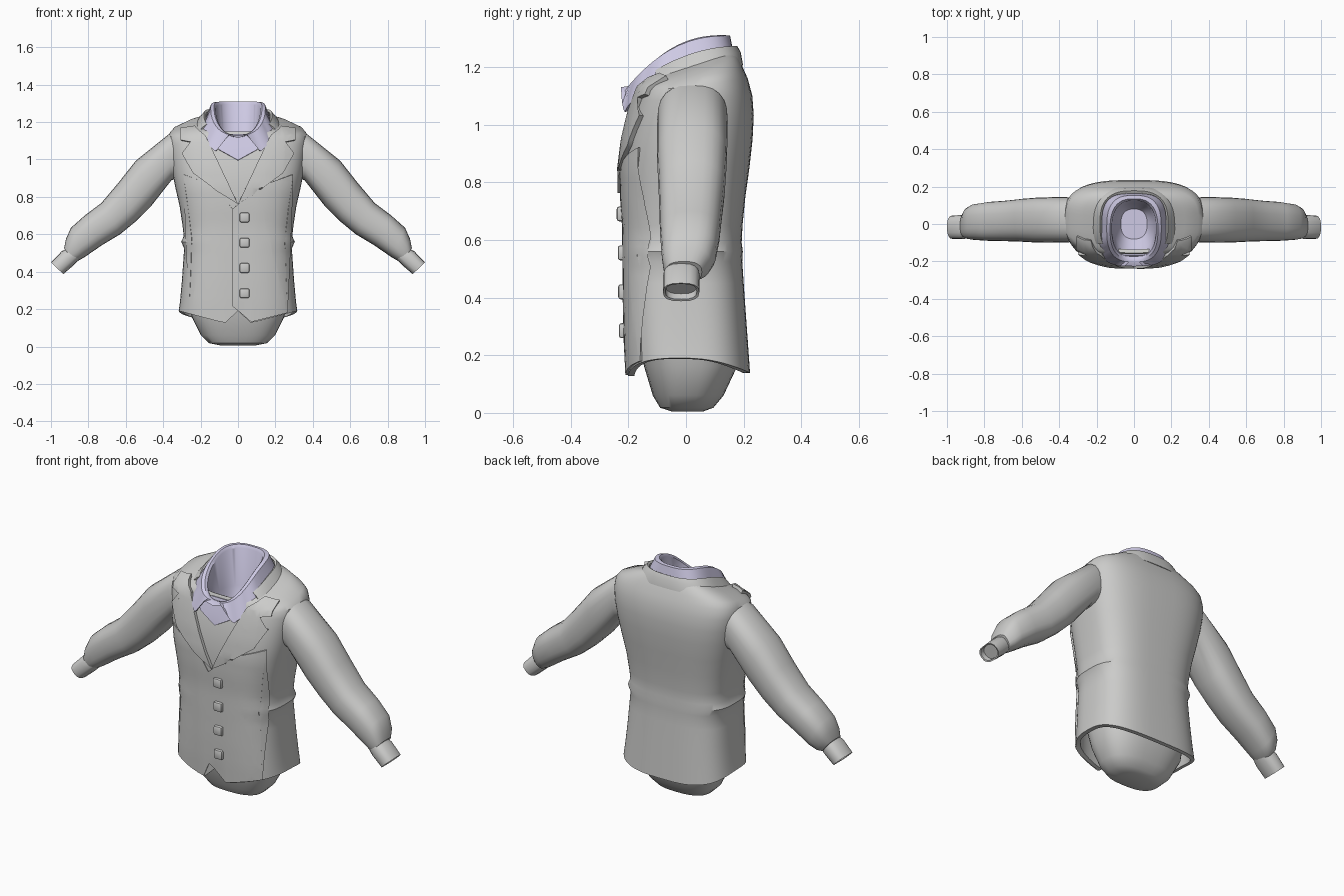
import bpy, bmesh
from math import sin, cos, pi, radians
from mathutils import Vector
from mathutils.bvhtree import BVHTree

if "Cube" in bpy.data.objects:
    bpy.data.objects.remove(bpy.data.objects["Cube"], do_unlink=True)


def material(name, rgb):
    m = bpy.data.materials.new(name)
    m.use_nodes = True
    m.diffuse_color = (*rgb, 1)
    m.node_tree.nodes["Principled BSDF"].inputs["Base Color"].default_value = (*rgb, 1)
    return m


GREY = material("light grey cloth", (0.6, 0.6, 0.59))
LILAC = material("pale lilac cloth", (0.62, 0.59, 0.78))


def finish(bm, name, mat, thick=0, offset=-1, angle=35):
    """Turn a bmesh into an object, thicken it and shade it smooth by angle."""
    me = bpy.data.meshes.new(name)
    bm.to_mesh(me)
    bm.free()
    me.materials.append(mat)
    ob = bpy.data.objects.new(name, me)
    bpy.context.collection.objects.link(ob)
    bpy.ops.object.select_all(action="DESELECT")
    ob.select_set(True)
    bpy.context.view_layer.objects.active = ob
    if thick:
        s = ob.modifiers.new("thickness", "SOLIDIFY")
        s.thickness, s.offset = thick, offset
        bpy.ops.object.modifier_apply(modifier=s.name)
    bpy.ops.object.shade_smooth_by_angle(angle=radians(angle))
    return ob


def lerp(table, x):
    for (x0, y0), (x1, y1) in zip(table, table[1:]):
        if x <= x1:
            return y0 + (y1 - y0) * max(0, x - x0) / (x1 - x0)
    return table[-1][1]


def spow(v, e):
    return abs(v) ** e * (1 if v >= 0 else -1)


def ring(hw, yf, yb, z, p=3, n=64, a0=0):
    """Rounded-box outline from the front round by the left; z is a number or rule."""
    pts = []
    count = n + 1 if a0 else n
    for i in range(count):
        a = a0 + (2 * pi - 2 * a0) * i / n
        x = hw * spow(sin(a), 2 / p)
        y = (yf + yb) / 2 - (yb - yf) / 2 * spow(cos(a), 2 / p)
        pts.append(Vector((x, y, z(x, y) if callable(z) else z)))
    return pts


def skin(rings, closed=True, cap_start=False, cap_end=False):
    bm = bmesh.new()
    rows = [[bm.verts.new(p) for p in r] for r in rings]
    n = len(rows[0])
    for a, b in zip(rows, rows[1:]):
        for j in range(n if closed else n - 1):
            k = (j + 1) % n
            bm.faces.new((a[j], a[k], b[k], b[j]))
    if cap_start:
        bm.faces.new(rows[0][::-1])
    if cap_end:
        bm.faces.new(rows[-1])
    if cap_start and cap_end:
        bmesh.ops.recalc_face_normals(bm, faces=bm.faces)
    return bm


# Vest body, with a pointed front hem and a tilted neckline
def hem(x, y):
    if y < 0:
        return lerp([(0, .19), (.07, .125), (.315, .19)], abs(x))
    return .19 - .05 * (y / .22) ** 2


def tilt(zf, zb, yf, yb, power=1.0):
    return lambda x, y: zb - (zb - zf) * max(0, (yb - y) / (yb - yf)) ** power


body = [ring(.317, -.202, .222, hem)]
for z, hw, yf, yb in [(.24, .31, -.207, .215), (.35, .3, -.21, .207), (.45, .293, -.211, .2),
                      (.525, .288, -.212, .195), (.56, .304, -.212, .197), (.59, .29, -.212, .193),
                      (.65, .297, -.213, .196), (.75, .312, -.22, .206), (.85, .335, -.222, .22),
                      (.95, .355, -.21, .231), (1.03, .366, -.193, .235)]:
    body.append(ring(hw, yf, yb, z))
for zf, zb, hw, yf, yb in [(1.08, 1.1, .372, -.178, .23), (1.11, 1.16, .368, -.168, .214),
                           (1.125, 1.195, .345, -.163, .198), (1.14, 1.235, .27, -.16, .182),
                           (1.15, 1.26, .18, -.155, .165)]:
    body.append(ring(hw, yf, yb, tilt(zf, zb, yf, yb)))
vest = finish(skin(body), "vest_body", GREY, .022)
tree = BVHTree.FromObject(vest, bpy.context.evaluated_depsgraph_get())


def plate(name, outline, thick, mat):
    """Flat outline (x, z) laid on the front of the vest."""
    bm = bmesh.new()
    bm.faces.new([bm.verts.new((x, 0, z)) for x, z in outline])
    bmesh.ops.triangulate(bm, faces=bm.faces[:])
    for axis, lo in (((1, 0, 0), -.4), ((0, 0, 1), .1)):
        for i in range(36):
            co = Vector(axis) * (lo + i * .034)
            bmesh.ops.bisect_plane(bm, geom=bm.verts[:] + bm.edges[:] + bm.faces[:],
                                   plane_co=co, plane_no=axis)
    bm.normal_update()
    flip = [f for f in bm.faces if f.normal.y > 0]
    bmesh.ops.reverse_faces(bm, faces=flip)
    for v in bm.verts:
        hit = tree.ray_cast(Vector((v.co.x, -1, v.co.z)), Vector((0, 1, 0)))[0]
        if hit is None or hit.y > 0:
            hit = tree.find_nearest(Vector((v.co.x, -.2, v.co.z)))[0]
        v.co.y = hit.y
    return finish(bm, name, mat, thick, 1)


# Front panels; the left one laps over the right
side_edge = [(.07, .132), (.26, .18), (.25, .4), (.245, .58), (.265, .75), (.29, .92), (.1, .85)]
plate("front_panel_left", [(0, .76), (-.03, .735), (-.03, .215), (0, .192)] + side_edge, .009, GREY)
plate("front_panel_right", [(-.032, .735), (-.032, .217)] + [(-x, z) for x, z in side_edge], .004, GREY)

# Lapels with a notch, and the shirt front between them
lapel = [(0, .762), (.11, .83), (.235, .925), (.293, 1.03), (.238, 1.06),
         (.25, 1.09), (.3, 1.1), (.302, 1.155), (.23, 1.165), (.17, 1.12)]
for side, s in (("left", 1), ("right", -1)):
    plate("lapel_" + side, [(x * s, z) for x, z in lapel], .017, GREY)
plate("shirt_front", [(-.14, 1.11), (-.1, 1.05), (0, .995), (.1, 1.05), (.14, 1.11),
                      (.05, 1.135), (-.05, 1.135)], .008, LILAC)

# Shirt collar: hollow neck, sloping rim, then flaps folded down to two points
def flap_edge(x, y):
    if y > 0:
        return lerp([(0, 1.17), (.17, 1.22)], y)
    return lerp([(0, 1.115), (.05, 1.13), (.12, 1.04), (.178, 1.1), (.19, 1.17)], abs(x))


finish(skin([ring(.07, -.08, .08, 1.03, 2.5),
             ring(.105, -.14, .11, 1.09, 2.5),
             ring(.118, -.18, .125, tilt(1.125, 1.295, -.18, .125, 2.4), 2.5),
             ring(.128, -.193, .135, tilt(1.13, 1.31, -.193, .135, 2.4), 2.6),
             ring(.146, -.203, .153, tilt(1.13, 1.308, -.203, .153, 2.4), 2.8),
             ring(.19, -.226, .17, flap_edge, 3.5),
             ring(.178, -.212, .158, flap_edge, 3.5)], cap_start=True),
       "shirt_collar", LILAC)

# Vest collar: a band round the back of the neck that runs into the lapels
back = radians(62)
finish(skin([ring(.235, -.19, .198, tilt(1.12, 1.205, -.19, .198, 1.4), 2.8, 48, back),
             ring(.205, -.185, .19, tilt(1.14, 1.25, -.185, .19, 1.6), 2.8, 48, back),
             ring(.182, -.18, .178, tilt(1.14, 1.272, -.18, .178, 2), 2.8, 48, back)], closed=False),
       "vest_collar", GREY, .014)

# Hips below the hem
finish(skin([ring(hw, yf, yb, z, 2.6, 40) for z, hw, yf, yb in
             [(.005, .09, -.05, .06), (.018, .155, -.09, .095), (.06, .198, -.115, .13),
              (.16, .248, -.145, .177), (.25, .265, -.165, .185), (.36, .275, -.185, .18)]],
            cap_start=True, cap_end=True), "hips", GREY)


# Sleeves and cuffs: rings set between the upper and lower outline of the arm
def arm_ring(top, low, yf, yb, s, n=24, p=2.6):
    t, b = Vector((top[0], 0, top[1])), Vector((low[0], 0, low[1]))
    pts = []
    for i in range(n):
        a = 2 * pi * i / n
        v = (t + b) / 2 + (t - b) / 2 * spow(cos(a), 2 / p)
        v.y = (yf + yb) / 2 + (yb - yf) / 2 * spow(sin(a), 2 / p)
        v.x *= s
        pts.append(v)
    return pts


sleeve = [((.3, 1.15), (.3, .9), -.09, .13), ((.37, 1.135), (.355, .89), -.1, .145),
          ((.545, .995), (.465, .75), -.1, .142), ((.64, .875), (.545, .67), -.095, .135),
          ((.73, .768), (.63, .6), -.092, .125), ((.82, .7), (.73, .54), -.09, .118),
          ((.893, .635), (.82, .478), -.085, .105), ((.92, .575), (.855, .458), -.08, .085),
          ((.93, .525), (.875, .452), -.07, .055)]
cuff = [((.9, .53), (.85, .465), -.07, .04), ((.942, .51), (.876, .437), -.08, .048),
        ((1, .45), (.934, .387), -.08, .046), ((.994, .447), (.938, .394), -.072, .038),
        ((.975, .464), (.918, .413), -.07, .036)]
for side, s in (("left", 1), ("right", -1)):
    for part, rows, sides in (("sleeve", sleeve, 24), ("cuff", cuff, 16)):
        finish(skin([arm_ring(*r, s, sides) for r in rows], cap_start=True, cap_end=True),
               part + "_" + side, GREY)

# Square buttons down the front edge
for i in range(4):
    z = .69 - i * .135
    y = tree.ray_cast(Vector((.035, -1, z)), Vector((0, 1, 0)))[0].y
    bm = bmesh.new()
    bmesh.ops.create_cube(bm, size=1)
    bmesh.ops.scale(bm, vec=(.052, .034, .052), verts=bm.verts)
    bmesh.ops.bevel(bm, geom=bm.edges[:], offset=.009, segments=2, affect="EDGES", profile=.5)
    bmesh.ops.translate(bm, vec=(.035, y - .008, z), verts=bm.verts)
    finish(bm, "button_%d" % (i + 1), GREY)
